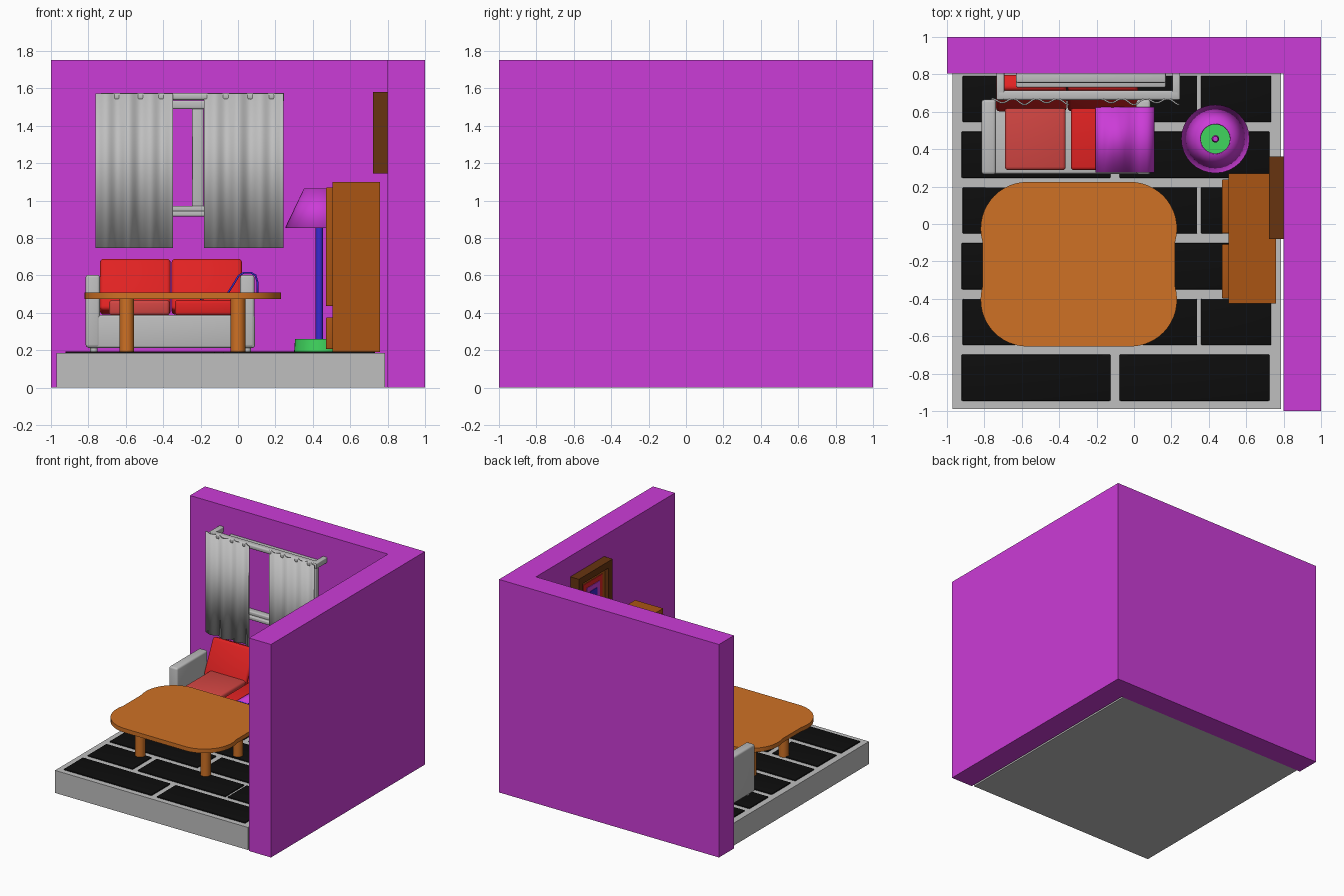
import bpy, bmesh, math
from mathutils import Matrix, Vector

if "Cube" in bpy.data.objects:
    bpy.data.objects.remove(bpy.data.objects["Cube"])


def material(name, r, g, b):
    m = bpy.data.materials.new(name)
    m.diffuse_color = (r, g, b, 1)
    m.use_nodes = True
    m.node_tree.nodes["Principled BSDF"].inputs["Base Color"].default_value = m.diffuse_color
    return m


MAGENTA = material("magenta", 0.60, 0.045, 0.68)
GREY = material("light grey", 0.52, 0.52, 0.52)
BLACK = material("black", 0.004, 0.004, 0.004)
RED = material("red", 0.75, 0.016, 0.016)
ROSE = material("light red", 0.64, 0.06, 0.055)
ORANGE = material("orange wood", 0.62, 0.165, 0.018)
BROWN = material("brown wood", 0.40, 0.09, 0.007)
DARK = material("dark wood", 0.135, 0.034, 0.005)
GREEN = material("green", 0.05, 0.66, 0.11)
BLUE = material("blue", 0.04, 0.022, 0.62)


def finish(name, bm, mat, smooth=True):
    me = bpy.data.meshes.new(name)
    bm.to_mesh(me)
    bm.free()
    ob = bpy.data.objects.new(name, me)
    bpy.context.collection.objects.link(ob)
    me.materials.append(mat)
    if smooth:
        bpy.ops.object.select_all(action='DESELECT')
        ob.select_set(True)
        bpy.context.view_layer.objects.active = ob
        bpy.ops.object.shade_smooth_by_angle(angle=math.radians(40))
    return ob


def box(name, x, y, z, mat, bevel=0.0, tilt=0.0):
    """Box from (min, max) pairs, optionally rounded and tilted about x."""
    lo, hi = Vector((x[0], y[0], z[0])), Vector((x[1], y[1], z[1]))
    bm = bmesh.new()
    bmesh.ops.create_cube(bm, size=1)
    bmesh.ops.scale(bm, vec=hi - lo, verts=bm.verts)
    if bevel:
        bmesh.ops.bevel(bm, geom=bm.edges[:], offset=bevel, segments=3,
                        profile=0.5, affect='EDGES')
    bmesh.ops.rotate(bm, matrix=Matrix.Rotation(tilt, 3, 'X'), verts=bm.verts)
    bmesh.ops.translate(bm, vec=(lo + hi) / 2, verts=bm.verts)
    return finish(name, bm, mat, bevel > 0)


def cone(name, x, y, z, r0, r1, mat, caps=True, sides=32):
    bm = bmesh.new()
    bmesh.ops.create_cone(bm, cap_ends=caps, segments=sides, radius1=r0,
                          radius2=r1, depth=z[1] - z[0])
    bmesh.ops.translate(bm, vec=(x, y, sum(z) / 2), verts=bm.verts)
    return finish(name, bm, mat)


def sheet(name, path, sweep, mat, thick):
    """Thin cloth made by sweeping an open path along a vector."""
    bm = bmesh.new()
    a = [bm.verts.new(p) for p in path]
    b = [bm.verts.new(Vector(p) + Vector(sweep)) for p in path]
    for i in range(len(path) - 1):
        bm.faces.new((a[i], a[i + 1], b[i + 1], b[i]))
    ob = finish(name, bm, mat)
    sol = ob.modifiers.new("thickness", 'SOLIDIFY')
    sol.thickness = thick
    return ob, sol


# Room shell
box("back_wall", (-1, 1), (0.805, 1), (0, 1.75), MAGENTA)
box("right_wall", (0.8, 1), (-1, 0.805), (0, 1.75), MAGENTA)
box("floor_slab", (-0.97, 0.785), (-0.99, 0.805), (0, 0.185), GREY)

# Floor tiles in a running bond
LONG = [(-0.922, -0.125), (-0.078, 0.725)]
SPLIT = [(-0.916, -0.505), (-0.46, 0.338), (0.358, 0.733)]
for row in range(6):
    y0 = -0.945 + 0.298 * row
    for x in (SPLIT if row % 2 else LONG):
        box("floor_tile", x, (y0, y0 + 0.247), (0.175, 0.194), BLACK, 0.005)

# Table: top with four rounded lobes, round legs
TX, TY = -0.295, -0.215
quarter = [(0.275 + 0.25 * math.cos(math.radians(t)),
            0.19 + 0.25 * math.sin(math.radians(t)))
           for t in [-16 + 106 * i / 14 for i in range(15)]]
outline = quarter + [(-x, y) for x, y in reversed(quarter)]
outline += [(-x, -y) for x, y in outline]
bm = bmesh.new()
face = bm.faces.new([bm.verts.new((TX + x, TY + y, 0.473)) for x, y in outline])
ext = bmesh.ops.extrude_face_region(bm, geom=[face])
bmesh.ops.translate(bm, vec=(0, 0, 0.034),
                    verts=[v for v in ext["geom"] if isinstance(v, bmesh.types.BMVert)])
bmesh.ops.recalc_face_normals(bm, faces=bm.faces)
finish("table_top", bm, ORANGE)
for x in (-0.595, 0.0):
    for y in (TY - 0.205, TY + 0.215):
        cone("table_leg", x, y, (0.19, 0.475), 0.039, 0.039, ORANGE, sides=24)

# Sofa: base, arms, cushions, feet
box("sofa_base", (-0.81, 0.09), (0.268, 0.66), (0.212, 0.388), GREY, 0.012)
for x in ((-0.815, -0.738), (0.012, 0.088)):
    box("sofa_arm", x, (0.265, 0.665), (0.215, 0.603), GREY, 0.015)
for x, mat in (((-0.69, -0.365), ROSE), ((-0.338, 0.0), RED)):
    box("seat_cushion", x, (0.288, 0.645), (0.385, 0.468), mat, 0.018)
for x in ((-0.738, -0.36), (-0.355, 0.022)):
    box("back_cushion", x, (0.655, 0.745), (0.388, 0.69), RED, 0.02,
        -math.radians(25))
for x in (-0.77, 0.05):
    for y in (0.31, 0.62):
        cone("sofa_foot", x, y, (0.185, 0.22), 0.02, 0.02, GREY, sides=16)

# Blanket draped over the right arm, blue lining
drape = [(-0.205, 0.478), (-0.16, 0.486), (-0.11, 0.482), (-0.06, 0.505),
         (-0.025, 0.56), (0.0, 0.602), (0.03, 0.619), (0.07, 0.619),
         (0.098, 0.603), (0.11, 0.56), (0.108, 0.48)]
blanket, sol = sheet("blanket", [(x, 0.275, z) for x, z in drape],
                     (0, 0.35, 0), MAGENTA, 0.01)
blanket.data.materials.append(BLUE)
sol.material_offset = 1
sol.material_offset_rim = 1

# Window frame, mullion and sill
for x in ((-0.63, -0.57), (-0.245, -0.185), (0.11, 0.17)):
    box("window_post", x, (0.765, 0.81), (0.96, 1.5), GREY, 0.008)
box("window_head", (-0.63, 0.17), (0.755, 0.81), (1.49, 1.535), GREY, 0.008)
box("window_sill", (-0.63, 0.17), (0.73, 0.81), (0.915, 0.945), GREY, 0.008)
box("window_lower_rail", (-0.63, 0.17), (0.755, 0.81), (0.94, 0.972), GREY, 0.008)

# Curtain rail with end brackets
box("curtain_rail", (-0.735, 0.245), (0.662, 0.715), (1.537, 1.575), GREY, 0.012)
for x in ((-0.735, -0.693), (0.205, 0.247)):
    box("rail_bracket", x, (0.665, 0.81), (1.53, 1.575), GREY, 0.006)

# Wavy curtains
for x0, x1 in ((-0.763, -0.348), (-0.183, 0.243)):
    wave = []
    for i in range(49):
        t = i / 48
        y = 0.652 + 0.013 * math.cos(t * 7 * math.pi) + 0.005 * math.sin(t * 11)
        wave.append((x0 + (x1 - x0) * t, y, 0.745))
    sheet("curtain", wave, (0, 0, 0.828), GREY, 0.008)

# Floor lamp with an open shade
LX, LY = 0.435, 0.455
cone("lamp_base", LX, LY, (0.192, 0.26), 0.135, 0.13, GREEN)
cone("lamp_pole", LX, LY, (0.25, 0.97), 0.02, 0.02, BLUE, sides=20)
cone("lamp_bulb", LX, LY, (0.97, 1.01), 0.02, 0.014, MAGENTA, sides=20)
shade = cone("lamp_shade", LX, LY, (0.855, 1.063), 0.183, 0.083, MAGENTA, caps=False)
shade.modifiers.new("thickness", 'SOLIDIFY').thickness = 0.006

# Cabinet with two upper doors and two drawers
box("cabinet_body", (0.505, 0.76), (-0.425, 0.27), (0.19, 1.10), BROWN)
for y in ((-0.398, -0.108), (-0.05, 0.238)):
    box("cabinet_door", (0.47, 0.51), y, (0.435, 1.07), BROWN, 0.006)
    box("cabinet_drawer", (0.47, 0.51), y, (0.205, 0.375), BROWN, 0.006)

# Framed picture: border strips around a recessed concentric pattern
PY, PZ, H, B = (-0.08, 0.36), (1.145, 1.58), (0.722, 0.802), 0.055
for z in ((PZ[0], PZ[0] + B), (PZ[1] - B, PZ[1])):
    box("picture_frame_bar", H, PY, z, DARK)
for y in ((PY[0], PY[0] + B), (PY[1] - B, PY[1])):
    box("picture_frame_side", H, y, (PZ[0] + B, PZ[1] - B), DARK)
for i, (half, mat) in enumerate(((0.17, BROWN), (0.125, RED),
                                 (0.085, MAGENTA), (0.045, BLUE))):
    x = 0.752 - 0.004 * i
    box("picture_panel", (x, x + 0.008), (0.14 - half, 0.14 + half),
        (1.3625 - half, 1.3625 + half), mat)
